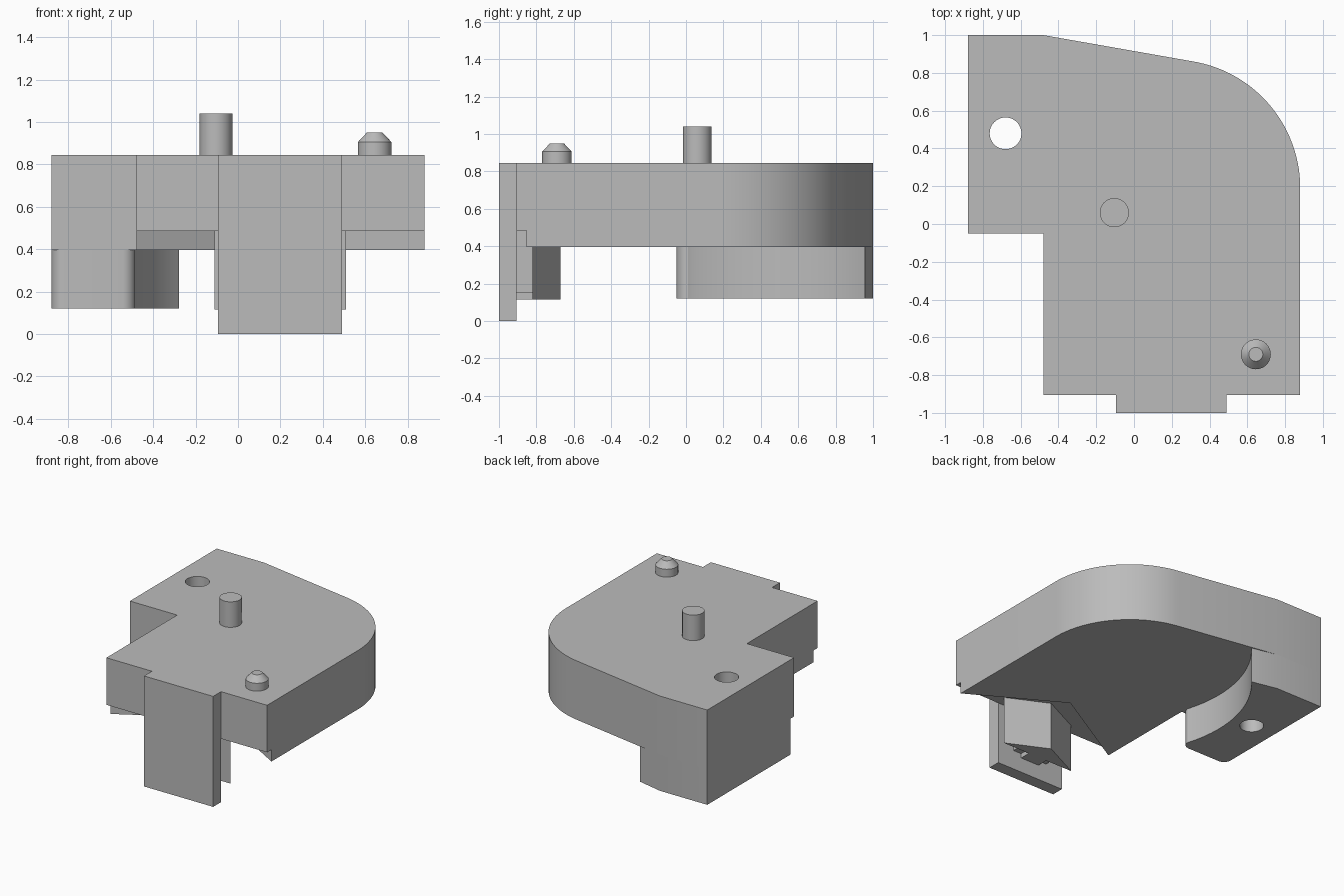
import bpy, bmesh, math

cube = bpy.data.objects.get("Cube")
if cube:
    bpy.data.objects.remove(cube, do_unlink=True)

grey = bpy.data.materials.new("plain_grey")
grey.use_nodes = True
grey.diffuse_color = (0.5, 0.5, 0.5, 1)
grey.node_tree.nodes["Principled BSDF"].inputs["Base Color"].default_value = (0.5, 0.5, 0.5, 1)


def finish(name, bm):
    bmesh.ops.recalc_face_normals(bm, faces=bm.faces[:])
    mesh = bpy.data.meshes.new(name)
    bm.to_mesh(mesh)
    bm.free()
    mesh.materials.append(grey)
    obj = bpy.data.objects.new(name, mesh)
    bpy.context.collection.objects.link(obj)
    return obj


def prism(name, outline, low, high):
    """Extrude a plan outline between two heights."""
    bm = bmesh.new()
    face = bm.faces.new([bm.verts.new((x, y, low)) for x, y in outline])
    top = bmesh.ops.extrude_face_region(bm, geom=[face])["geom"]
    for v in top:
        if isinstance(v, bmesh.types.BMVert):
            v.co.z = high
    return finish(name, bm)


def box(name, x0, x1, y0, y1, z0, z1):
    return prism(name, [(x0, y0), (x1, y0), (x1, y1), (x0, y1)], z0, z1)


def frustum(name, x, y, r0, r1, low, high):
    bm = bmesh.new()
    bmesh.ops.create_cone(bm, cap_ends=True, segments=48, radius1=r0, radius2=r1, depth=high - low)
    bmesh.ops.translate(bm, verts=bm.verts[:], vec=(x, y, (low + high) / 2))
    return finish(name, bm)


def arc(cx, cy, r, start, end, steps):
    angles = [math.radians(start + (end - start) * i / steps) for i in range(steps + 1)]
    return [(cx + r * math.cos(a), cy + r * math.sin(a)) for a in angles]


def cut(obj, cutter):
    mod = obj.modifiers.new("cut", 'BOOLEAN')
    mod.operation = 'DIFFERENCE'
    mod.solver = 'EXACT'
    mod.object = cutter
    bpy.context.view_layer.objects.active = obj
    bpy.ops.object.modifier_apply(modifier=mod.name)
    bpy.data.objects.remove(cutter, do_unlink=True)


def smooth(obj):
    bpy.ops.object.select_all(action='DESELECT')
    obj.select_set(True)
    bpy.context.view_layer.objects.active = obj
    bpy.ops.object.shade_smooth_by_angle(angle=math.radians(25))


TOP, UNDER = 0.845, 0.395
MID = 0.2  # centre line of the front tab

# Main body with one large rounded corner
outline = [(-0.48, -0.905), (0.88, -0.905)]
outline += arc(MID, 0.19, 0.68, 0, 80.8, 28)
outline += [(-0.48, 1), (-0.88, 1), (-0.88, -0.05), (-0.48, -0.05)]
body = prism("body", outline, UNDER, TOP)

# Shallow V recess under the front edge
cut(body, prism("recess_cutter", [(MID, -0.46), (-0.6, -0.922), (-0.6, -1.1),
                                  (1, -1.1), (1, -0.922)], 0.2, 0.485))

# Lower block at the back corner, with a scooped inner wall
outline = arc(-0.82, 0.01, 0.06, 180, 270, 8)
outline += arc(-0.545, 0.01, 0.06, 270, 360, 8)
outline += arc(0.45, 0.3, 0.98, 196.5, 138, 24)
outline += [(-0.48, 1), (-0.88, 1)]
block = prism("lower_block", outline, 0.12, UNDER)

# Through hole
for part in (body, block):
    cut(part, frustum("hole_cutter", -0.68, 0.48, 0.084, 0.084, 0, 1))

# Front tab, its rear web and the wedge-shaped catch
box("front_tab", MID - 0.295, MID + 0.29, -1, -0.905, 0, TOP)
box("tab_web", MID - 0.15, MID + 0.15, -0.91, -0.815, 0.15, 0.485)
box("tab_web_foot", MID - 0.08, MID + 0.08, -0.91, -0.815, 0.115, 0.15)
prism("catch", [(MID - 0.31, -0.82), (MID + 0.31, -0.82), (MID, -0.67)], 0.115, 0.485)

# Top pin and tapered stud
pin = frustum("pin", -0.104, 0.06, 0.077, 0.077, TOP, 1.04)
stud = frustum("stud_base", 0.645, -0.69, 0.079, 0.079, TOP, 0.905)
tip = frustum("stud_tip", 0.645, -0.69, 0.079, 0.037, 0.905, 0.95)

for part in (body, block, pin, stud, tip):
    smooth(part)
